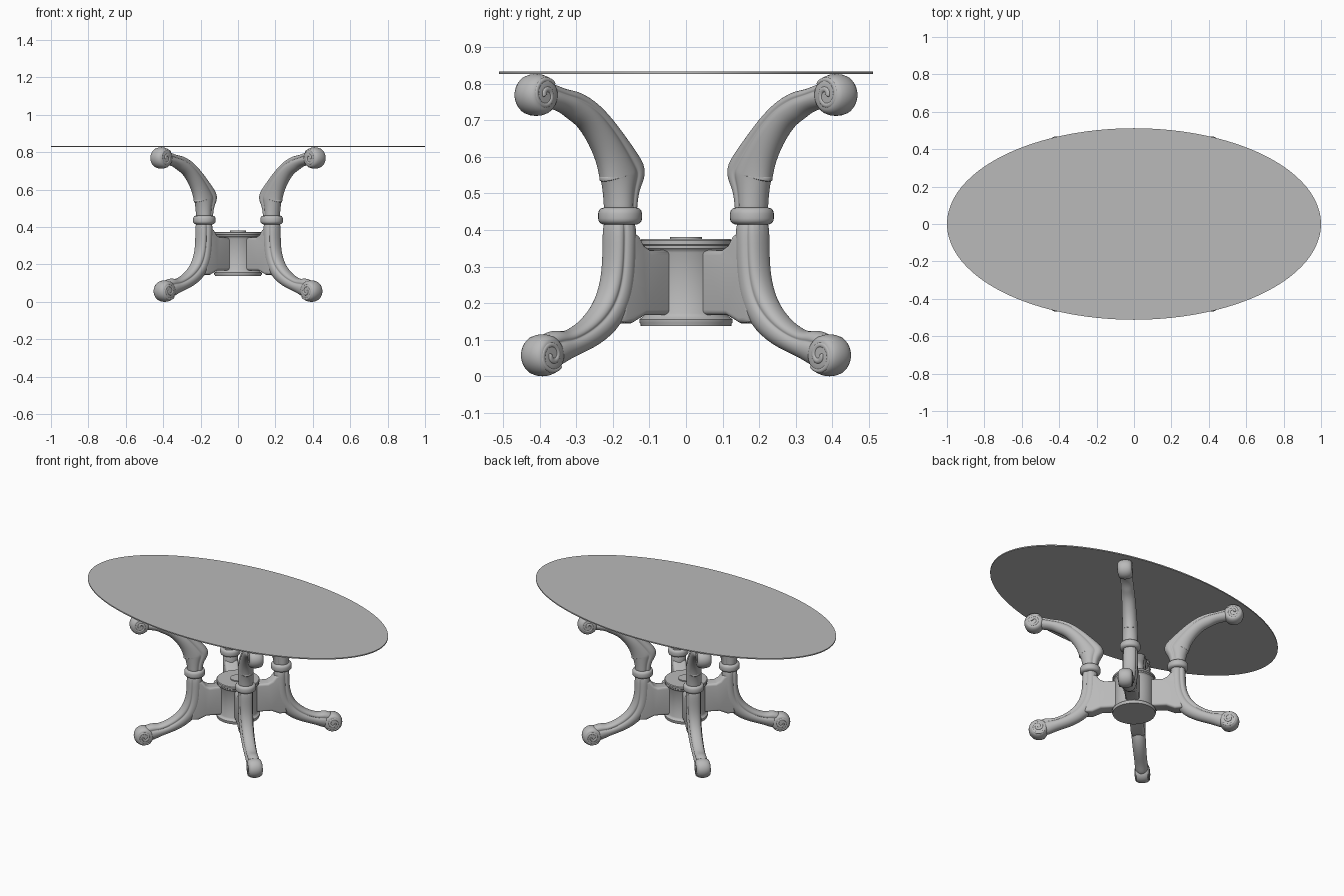
import bpy, bmesh, math
from mathutils import Matrix, Vector

if "Cube" in bpy.data.objects:
    bpy.data.objects.remove(bpy.data.objects["Cube"])

# Half cross-section of a carved leg: (normal, sideways); rib on +normal side
CARVED = [(1, 0), (.96, .4), (.78, .74), (.5, .84), (.36, .72), (.22, .92),
          (-.15, 1.0), (-.55, .86), (-.88, .5), (-1, 0)]
ROUND = [(math.cos(i * math.pi / 4), math.sin(i * math.pi / 4)) for i in range(5)]

grey = bpy.data.materials.new("mid_grey")
grey.diffuse_color = (.49, .49, .49, 1)
grey.use_nodes = True
grey.node_tree.nodes["Principled BSDF"].inputs["Base Color"].default_value = grey.diffuse_color


def finish(name, bm, angle=40, subsurf=0):
    bmesh.ops.recalc_face_normals(bm, faces=bm.faces)
    me = bpy.data.meshes.new(name)
    bm.to_mesh(me)
    bm.free()
    me.materials.append(grey)
    ob = bpy.data.objects.new(name, me)
    bpy.context.collection.objects.link(ob)
    bpy.ops.object.select_all(action='DESELECT')
    ob.select_set(True)
    bpy.context.view_layer.objects.active = ob
    if subsurf:
        me.polygons.foreach_set("use_smooth", [True] * len(me.polygons))
        mod = ob.modifiers.new("smooth", 'SUBSURF')
        mod.levels = mod.render_levels = subsurf
    else:
        bpy.ops.object.shade_smooth_by_angle(angle=math.radians(angle))
    return ob


def bridge(bm, rings):
    for a, b in zip(rings, rings[1:]):
        n = len(a)
        for i in range(n):
            bm.faces.new((a[i], a[(i + 1) % n], b[(i + 1) % n], b[i]))
    bm.faces.new(rings[0])
    bm.faces.new(rings[-1])


def loft(name, path, half, subsurf):
    """Sweep a mirrored half section along (r, z, a, b, t) stations."""
    sec = half + [(n, -s) for n, s in half[-2:0:-1]]
    bm = bmesh.new()
    rings = []
    for i, (r, z, a, b, t) in enumerate(path):
        p, q = path[max(i - 1, 0)], path[min(i + 1, len(path) - 1)]
        d = Vector((q[0] - p[0], q[1] - p[1])).normalized()
        rings.append([bm.verts.new((r - d.y * n * a, t + s * b, z + d.x * n * a))
                      for n, s in sec])
    bridge(bm, rings)
    return finish(name, bm, subsurf=subsurf)


def lathe(name, profile, matrix, seg=40, angle=40):
    """Revolve (radius, height) points around local z."""
    bm = bmesh.new()
    rings = [[bm.verts.new((r * math.cos(2 * math.pi * k / seg),
                            r * math.sin(2 * math.pi * k / seg), h))
              for k in range(seg)] for r, h in profile]
    bridge(bm, rings)
    bmesh.ops.transform(bm, matrix=matrix, verts=bm.verts)
    return finish(name, bm, angle)


# Oval table top
lathe("table_top", [(1, .827), (1, .834)], Matrix.Diagonal((1, .512, 1, 1)), 96)

# Central drum with mouldings and a small boss on top
lathe("drum", [(.124, .138), (.124, .142), (.127, .147), (.127, .156), (.122, .16),
               (.117, .164), (.113, .172), (.113, .338), (.117, .346), (.122, .35),
               (.122, .358), (.125, .361), (.125, .371), (.121, .375),
               (.044, .375), (.044, .381)], Matrix(), 64)

# Everything below is one leg along +x, later turned to the four diagonals
parts = []
parts.append(loft("upper_leg", [
    (.255, .43, .045, .045, 0), (.255, .47, .045, .045, 0), (.254, .515, .055, .046, 0),
    (.250, .546, .073, .047, 0), (.250, .553, .077, .047, 0), (.253, .560, .075, .047, 0),
    (.285, .615, .056, .044, 0), (.335, .675, .047, .042, 0), (.385, .718, .042, .04, 0),
    (.43, .738, .041, .038, 0), (.455, .748, .036, .038, 0),
    (.49, .757, .031, .037, 0), (.535, .768, .036, .038, 0), (.575, .771, .036, .034, 0),
], CARVED, 2))
parts.append(loft("lower_leg", [
    (.255, .45, .046, .046, 0), (.255, .36, .046, .046, 0), (.258, .28, .047, .045, 0),
    (.275, .21, .053, .044, 0), (.315, .155, .050, .042, 0), (.38, .112, .041, .040, 0),
    (.455, .085, .036, .038, 0), (.49, .080, .048, .040, 0), (.52, .072, .052, .039, 0),
    (.56, .06, .04, .034, 0),
], CARVED, 2))

# Collar ring between the two halves of the leg
parts.append(lathe("collar", [(.046, .415), (.054, .419), (.059, .425), (.06, .432),
                              (.06, .445), (.058, .453), (.053, .459), (.045, .461)],
                   Matrix.Translation((.255, 0, 0)), 32, 60))

# Web joining the leg to the drum
bm = bmesh.new()
outline = [(.08, .168), (.19, .167), (.24, .145), (.285, .148), (.28, .20),
           (.265, .30), (.255, .40), (.215, .385), (.195, .358), (.17, .345), (.08, .345)]
bridge(bm, [[bm.verts.new((r, t, z)) for r, z in outline] for t in (-.04, .04)])
bmesh.ops.recalc_face_normals(bm, faces=bm.faces)
rim = [e for e in bm.edges if abs(e.verts[0].co.y - e.verts[1].co.y) < 1e-4]
bmesh.ops.bevel(bm, geom=rim, offset=.014, segments=4, profile=.5, affect='EDGES')
parts.append(finish("leg_web", bm, 50))

# Scroll ends: rounded barrel plus a spiral bead on both faces
half = [(.02, .041), (.04, .040), (.047, .036), (.053, .027), (.0565, .013)]
barrel = [(r, -h) for r, h in half] + [(.0575, 0)] + half[::-1]
for label, cx, cz, flip in (("upper", .58, .7695, 1), ("lower", .555, .0575, -1)):
    turn = Matrix.Translation((cx, 0, cz)) @ Matrix.Rotation(math.pi / 2, 4, 'X')
    parts.append(lathe(label + "_scroll", barrel, turn, 40, 60))
    for side in (-1, 1):
        path = []
        for i in range(29):
            f = i / 28
            ang = math.pi * (.8 - 2.9 * f)
            rad = .046 * (1 - f) + .007 * f
            w = .0075 + .0015 * f
            path.append((cx + rad * math.cos(ang), cz + flip * rad * math.sin(ang),
                         w, .006, side * (.035 + .006 * f)))
        parts.append(loft(label + "_spiral", path, ROUND, 1))

# Four copies on the diagonals
for ob in parts:
    for k in range(4):
        o = ob if k == 0 else ob.copy()
        if k:
            bpy.context.collection.objects.link(o)
        o.rotation_euler.z = math.radians(45 + 90 * k)
